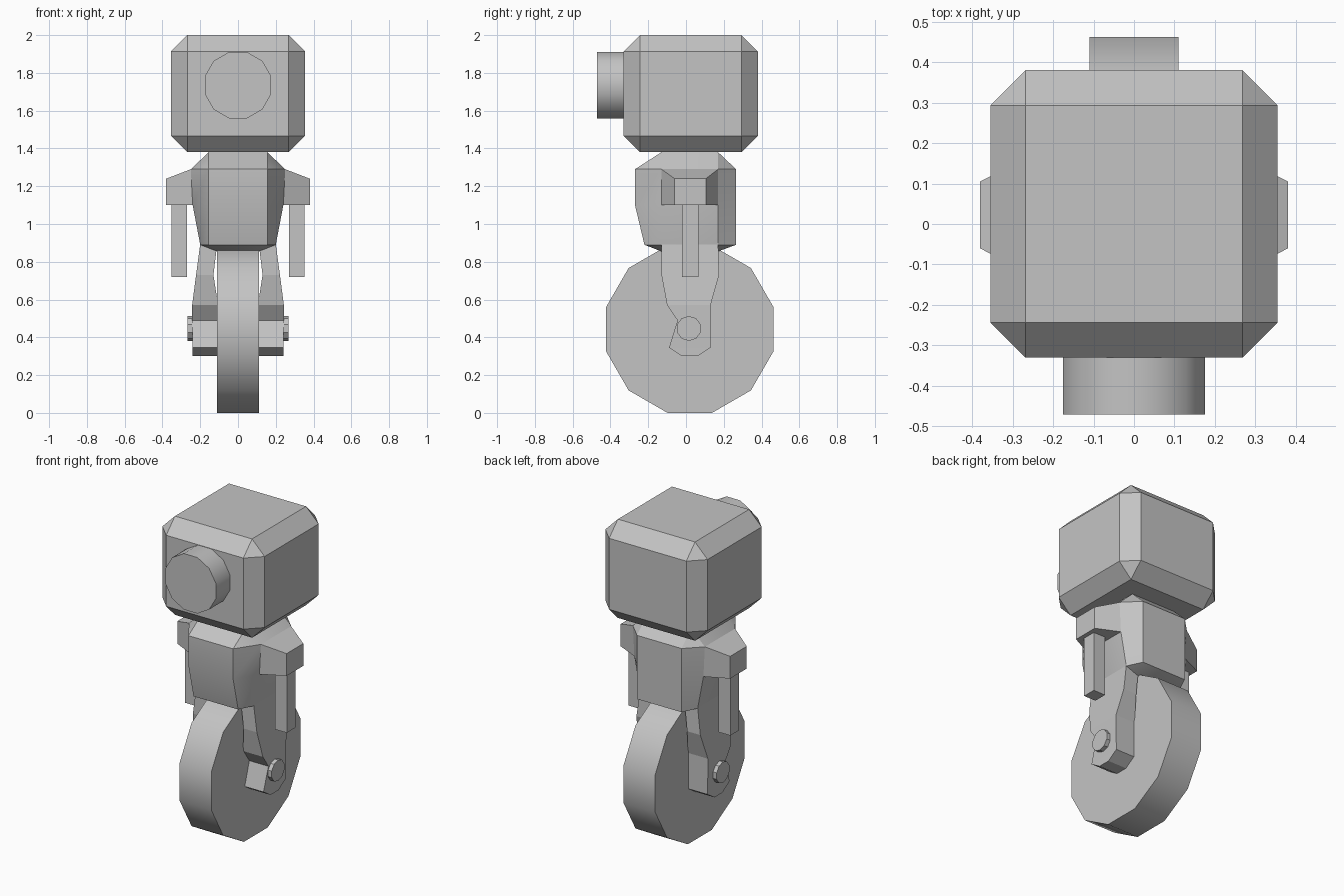
import bpy, bmesh
from math import radians
from mathutils import Matrix

cube = bpy.data.objects.get("Cube")
if cube:
    bpy.data.objects.remove(cube, do_unlink=True)

grey = bpy.data.materials.new("plain_grey")
grey.use_nodes = True
COLOUR = (0.55, 0.55, 0.55, 1)
grey.diffuse_color = COLOUR
grey.node_tree.nodes["Principled BSDF"].inputs["Base Color"].default_value = COLOUR


def finish(name, bm, mirror=False, smooth=False):
    """Turn a bmesh into a named object, mirrored across x if asked."""
    bmesh.ops.remove_doubles(bm, verts=bm.verts, dist=0.0005)
    bmesh.ops.recalc_face_normals(bm, faces=bm.faces)
    mesh = bpy.data.meshes.new(name)
    bm.to_mesh(mesh)
    bm.free()
    mesh.materials.append(grey)
    obj = bpy.data.objects.new(name, mesh)
    bpy.context.collection.objects.link(obj)
    if mirror:
        obj.modifiers.new("mirror", 'MIRROR').use_mirror_merge = False
    if smooth:
        bpy.ops.object.select_all(action='DESELECT')
        obj.select_set(True)
        bpy.context.view_layer.objects.active = obj
        bpy.ops.object.shade_smooth_by_angle(angle=radians(32))
    return obj


def box(name, x, y, z, mirror=False):
    bm = bmesh.new()
    bmesh.ops.create_cube(bm, size=1)
    for v in bm.verts:
        for i, (low, high) in enumerate((x, y, z)):
            v.co[i] = high if v.co[i] > 0 else low
    return finish(name, bm, mirror)


def disc(name, axis, centre, radius, depth, sides, mirror=False):
    """A cylinder along x or y with a flat side at the bottom."""
    bm = bmesh.new()
    turn = Matrix.Rotation(radians(90), 4, 'Y' if axis == 'X' else 'X')
    spin = Matrix.Rotation(radians(180 / sides), 4, 'Z')
    bmesh.ops.create_cone(bm, cap_ends=True, segments=sides, radius1=radius,
                          radius2=radius, depth=depth,
                          matrix=Matrix.Translation(centre) @ turn @ spin)
    return finish(name, bm, mirror, smooth=True)


def loft(name, rings, mirror=False, smooth=False):
    """Skin a stack of equal-sized closed rings and cap both ends."""
    bm = bmesh.new()
    loops = [[bm.verts.new(p) for p in ring] for ring in rings]
    for a, b in zip(loops, loops[1:]):
        for i in range(len(a)):
            j = (i + 1) % len(a)
            bm.faces.new((a[i], a[j], b[j], b[i]))
    bm.faces.new(loops[0])
    bm.faces.new(loops[-1])
    return finish(name, bm, mirror, smooth)


def octagon(z, wide, flat, front, back, side_front=-0.13, side_back=0.17):
    half = [(flat, front), (wide, side_front), (wide, side_back), (flat, back)]
    full = half + [(-x, y) for x, y in reversed(half)]
    return [(x, y, z) for x, y in full]


def slab(z, inner, outer, front, back):
    return [(inner, front, z), (outer, front, z), (outer, back, z), (inner, back, z)]


def side_frame(x_low, x_high, front, back, low, high):
    return [(x_low, front, low), (x_low, back, low),
            (x_high, back, high), (x_high, front, high)]


# Head: box with chamfered edges
head = box("head", (-0.355, 0.355), (-0.33, 0.38), (1.38, 2.0))
bevel = head.modifiers.new("chamfer", 'BEVEL')
bevel.width = 0.087
bevel.segments = 1

# Eye drum on the face
disc("eye", 'Y', (0, -0.395, 1.735), 0.182, 0.15, 12)

# Torso: eight-sided body tapering at both ends
loft("torso", [
    octagon(0.855, 0.11, 0.11, -0.13, 0.17),
    octagon(0.89, 0.2, 0.155, -0.22, 0.265),
    octagon(1.1, 0.24, 0.155, -0.27, 0.265),
    octagon(1.29, 0.25, 0.155, -0.27, 0.265),
    octagon(1.38, 0.155, 0.155, -0.13, 0.17),
], smooth=True)

# Shoulders flaring in from the tips, and hanging arms
loft("shoulder", [
    side_frame(0.24, 0.25, -0.13, 0.17, 1.1, 1.29),
    side_frame(0.38, 0.38, -0.06, 0.105, 1.1, 1.24),
], mirror=True)
box("arm", (0.27, 0.353), (-0.02, 0.065), (0.72, 1.11), mirror=True)

# Fork legs on each side of the wheel
loft("fork_leg", [
    slab(0.895, 0.11, 0.2, -0.13, 0.17),
    slab(0.73, 0.13, 0.222, -0.13, 0.175),
    slab(0.57, 0.105, 0.243, -0.1, 0.13),
    slab(0.49, 0.105, 0.243, -0.045, 0.13),
    slab(0.345, 0.105, 0.24, -0.09, 0.13),
    slab(0.3, 0.105, 0.24, -0.02, 0.06),
], mirror=True)

# Wheel and axle bolts
disc("wheel", 'X', (0, 0.02, 0.443), 0.458, 0.22, 12)
disc("axle_bolt", 'X', (0.24, 0.015, 0.447), 0.066, 0.055, 10, mirror=True)
